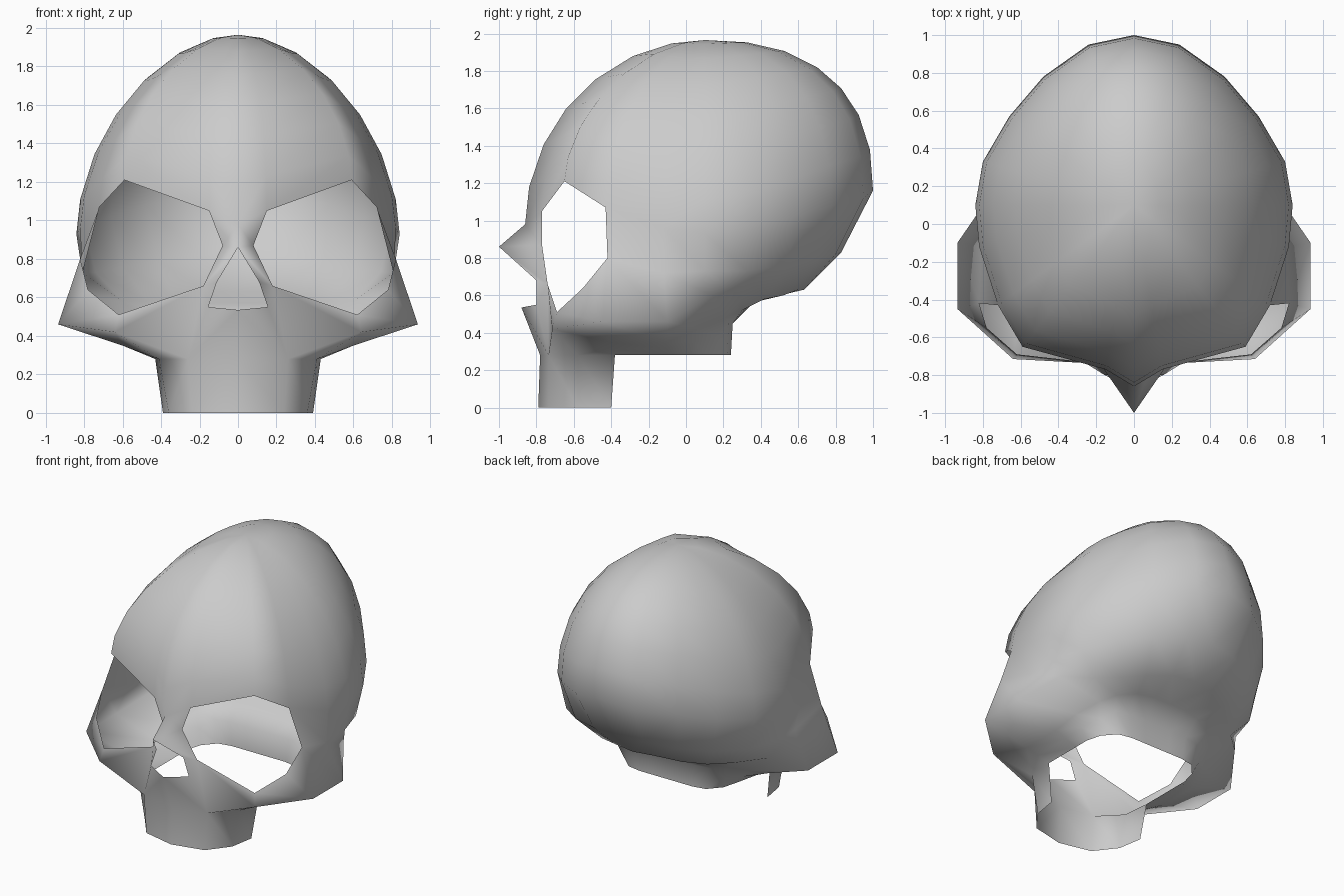
import bpy, bmesh
from math import sin, cos, radians

if "Cube" in bpy.data.objects:
    bpy.data.objects.remove(bpy.data.objects["Cube"])

# Half outlines, front to back: brow, temple, cheek / occiput, skull base, open rim
brow = [(0, -.86, .98), (.15, -.77, 1.05), (.59, -.65, 1.21), (.72, -.43, 1.07),
        (.82, -.12, .96), (.84, .1, .93), (.80, .33, .97), (.66, .57, 1.02),
        (.48, .78, 1.08), (.24, .95, 1.12), (0, 1, 1.16)]
temple = [(.82, -.42, .80), (.81, -.12, .72), (.81, .10, .73), (.74, .33, .73),
          (.60, .55, .76), (.42, .70, .79), (.20, .80, .82), (0, .83, .83)]
cheek = [(.935, -.45, .46), (.935, -.10, .46), (.77, .14, .60), (.60, .30, .58),
         (.47, .42, .58), (.33, .52, .60), (.16, .60, .63), (0, .63, .63)]
base = [(.60, -.41, .35), (.60, -.10, .35), (.56, .06, .42), (.48, .21, .48),
        (.40, .30, .52), (.26, .35, .56), (.13, .37, .57), (0, .37, .57)]
rim = [(.43, -.38, .28), (.43, -.10, .28), (.43, .02, .28), (.40, .13, .28),
       (.32, .22, .28), (.22, .24, .28), (.10, .24, .28), (0, .24, .28)]
neck = [(x * 1.1, y * 1.04, .45) if i > 3 else
        tuple((a + b) / 2 for a, b in zip(base[i], rim[i]))
        for i, (x, y, z) in enumerate(rim)]

bm = bmesh.new()
verts = {}


def vert(p):
    key = tuple(round(c, 4) for c in p)
    if key not in verts:
        verts[key] = bm.verts.new(key)
    return verts[key]


def face(*pts):
    vs = list(dict.fromkeys(vert(p) for p in pts))
    bm.faces.new(vs)


def bridge(a, b):
    for i in range(len(a) - 1):
        face(a[i], a[i + 1], b[i + 1], b[i])


# Crown: domed loft from the brow outline to the top, roundness per column
top = (0, .1, 1.965)
roundness = [1.97, 1.95, 1.75, 1.75, 1.75, 1.8, 1.85, 2, 2.2, 2.35, 2.4]


def crown_ring(deg):
    ring = []
    for (x, y, z), n in zip(brow, roundness):
        w, h = cos(radians(deg)) ** (2 / n), sin(radians(deg)) ** (2 / n)
        ring.append((x * w, top[1] + (y - top[1]) * w, z + (top[2] - z) * h))
    return ring


rings = [brow] + [crown_ring(d) for d in (12, 26, 39, 52, 66, 79)] + [[top] * len(brow)]
for a, b in zip(rings, rings[1:]):
    bridge(a, b)

# Sides and back down to the open rim
rows = [brow[3:], temple, cheek, base, neck, rim]
for a, b in zip(rows, rows[1:]):
    bridge(a, b)

# Face: eye opening, nose opening and cheekbone
e2, e7, a = brow[1], temple[0], cheek[0]
e3, e4, e5, e6 = (.08, -.77, .87), (.18, -.74, .66), (.62, -.69, .51), (.78, -.55, .64)
tip, n_side, n_low, n_mid = (0, -1, .86), (.11, -.80, .68), (.155, -.80, .55), (0, -.88, .535)
front = (.64, -.715, .42)
jaw_top = [(0, -.78, .28), (.26, -.735, .28), (.41, -.58, .28), rim[0]]
jaw_low = [(0, -.79, 0), (.24, -.735, 0), (.36, -.58, 0), (.39, -.40, 0)]
face(brow[0], e2, e3, tip)
face(tip, e3, e4, n_side)
face(n_side, e4, n_low)
face(n_mid, n_low, jaw_top[1], jaw_top[0])
face(n_low, e4, jaw_top[1])
face(e4, e5, front, jaw_top[1])
face(e5, e6, a, front)
face(e6, e7, a)
face(front, a, base[0])
face(front, base[0], jaw_top[2])
face(front, jaw_top[2], jaw_top[1])
face(base[0], neck[0], jaw_top[2])
face(neck[0], rim[0], jaw_top[2])

# Upper jaw, open at the back
bridge(jaw_top, jaw_low)

# Mirror the half and finish
half = bm.verts[:] + bm.edges[:] + bm.faces[:]
bmesh.ops.mirror(bm, geom=half, axis='X', merge_dist=.001)
bmesh.ops.remove_doubles(bm, verts=bm.verts, dist=.001)
bmesh.ops.recalc_face_normals(bm, faces=bm.faces)
for f in bm.faces:
    f.smooth = True
mesh = bpy.data.meshes.new("skull")
bm.to_mesh(mesh)
bm.free()
bpy.context.collection.objects.link(bpy.data.objects.new("skull", mesh))
